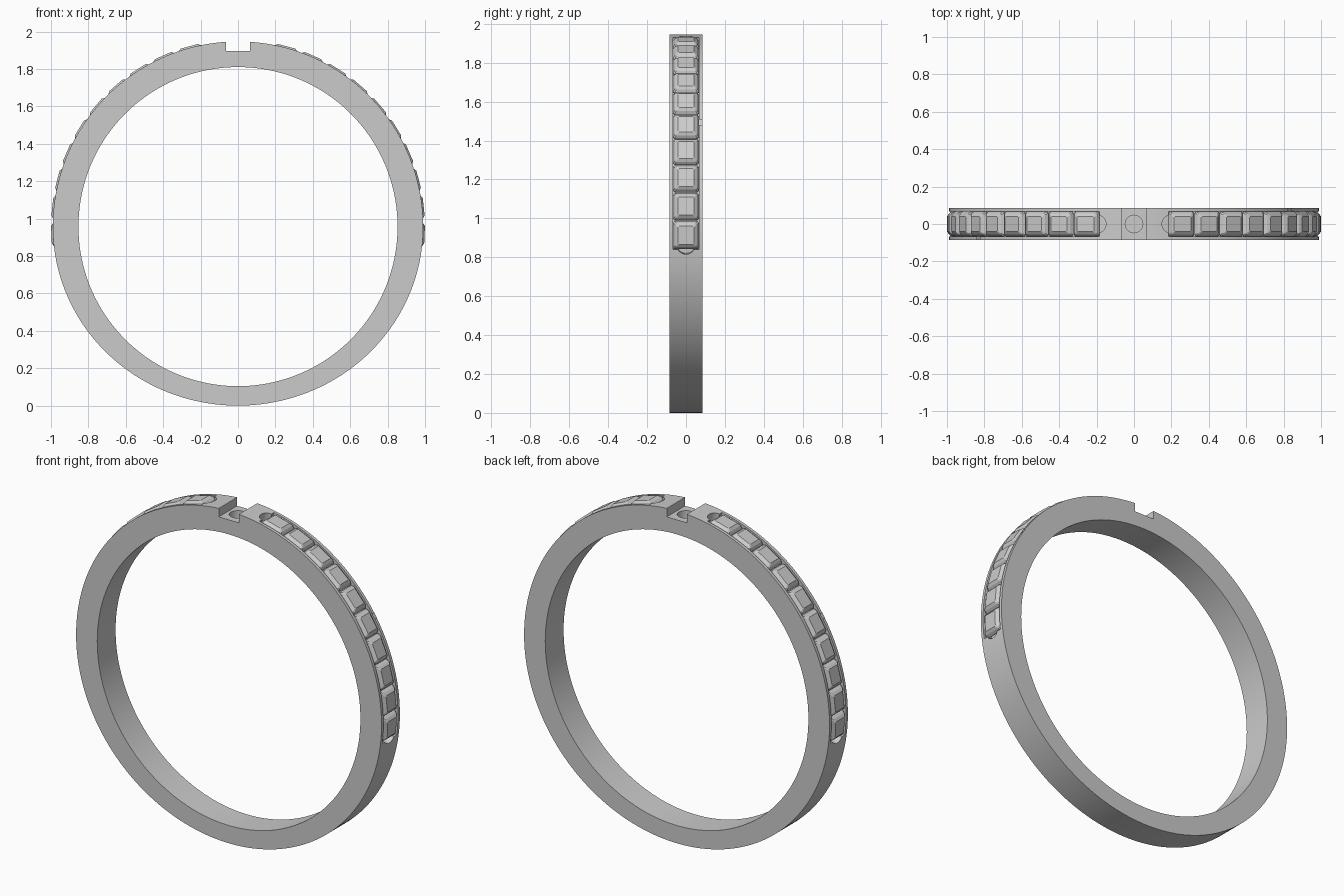
import bpy, bmesh
from math import sin, cos, radians, pi, tau
from mathutils import Matrix

if "Cube" in bpy.data.objects:
    bpy.data.objects.remove(bpy.data.objects["Cube"])

CZ, R_IN, R_OUT, HALF = 0.957, 0.853, 0.99, 0.085
A0, PITCH, COUNT = -6.8, 8.6, 10        # gem row: start angle, step, gems per side


def make_object(name, bm):
    bmesh.ops.recalc_face_normals(bm, faces=bm.faces)
    me = bpy.data.meshes.new(name)
    bm.to_mesh(me)
    bm.free()
    ob = bpy.data.objects.new(name, me)
    bpy.context.collection.objects.link(ob)
    return ob


def skin(bm, loops, closed):
    """Bridge equal-length vertex loops; cap the ends if not closed."""
    rings = [[bm.verts.new(p) for p in lp] for lp in loops]
    n = len(rings[0])
    for i in range(len(rings) if closed else len(rings) - 1):
        a, b = rings[i], rings[(i + 1) % len(rings)]
        for j in range(n):
            bm.faces.new((a[j], a[(j + 1) % n], b[(j + 1) % n], b[j]))
    if not closed:
        bm.faces.new(rings[0])
        bm.faces.new(rings[-1])


def section(a, r0, r1, w):
    """Rectangular cross-section of the band at angle a."""
    return [(r * cos(a), y, CZ + r * sin(a))
            for r, y in ((r0, -w), (r1, -w), (r1, w), (r0, w))]


def outer_radius(a):
    """Round above the middle, thinner towards the bottom."""
    return R_OUT if sin(a) >= 0 else R_OUT - 0.033 * sin(a) ** 2


def radial(deg, side=1):
    """Local z outward, local x along the band, local y across it."""
    a = deg if side > 0 else 180 - deg
    return Matrix.Translation((0, 0, CZ)) @ Matrix.Rotation(radians(90 - a), 4, 'Y')


def drill(name, matrix, r, z0, z1):
    bm = bmesh.new()
    bmesh.ops.create_cone(bm, cap_ends=True, segments=32, radius1=r, radius2=r, depth=z1 - z0,
                          matrix=matrix @ Matrix.Translation((0, 0, (z0 + z1) / 2)))
    return make_object(name, bm)


# Band
bm = bmesh.new()
N = 192
skin(bm, [section(tau * i / N, R_IN, outer_radius(tau * i / N), HALF) for i in range(N)], True)
band = make_object("band", bm)

# Top notch and blind hole
bm = bmesh.new()
bmesh.ops.create_cube(bm, size=1, matrix=Matrix.Translation((0, 0, 1.995)) @
                      Matrix.Diagonal((0.13, 0.4, 0.2, 1)))
cutters = [make_object("notch_cutter", bm),
           drill("hole_cutter", Matrix(), 0.047, 1.85, 2.0)]

# Gem channels with rounded ends
A1 = A0 + PITCH * COUNT
for side in (1, -1):
    bm = bmesh.new()
    loops = []
    for i in range(41):
        d = A0 + (A1 - A0) * i / 40
        loops.append(section(radians(d if side > 0 else 180 - d), 0.935, 1.05, 0.067))
    skin(bm, loops, False)
    cutters.append(make_object("channel_cutter", bm))
    for d in (A0 + 1.3, A1 - 0.6):
        cutters.append(drill("end_cutter", radial(d, side), 0.047, 0.94, 1.06))

bpy.context.view_layer.objects.active = band
band.select_set(True)
for c in cutters:
    c.hide_render = True
    m = band.modifiers.new("cut", 'BOOLEAN')
    m.object, m.operation, m.solver = c, 'DIFFERENCE', 'EXACT'
    bpy.ops.object.modifier_apply(modifier=m.name)
for c in cutters:
    bpy.data.objects.remove(c)
bpy.ops.object.shade_smooth_by_angle(angle=radians(25))

# Square-cut gems: (half length, half width, height) from pavilion to table
LAYERS = [(0.012, 0.012, 0.937), (0.071, 0.066, 0.966), (0.071, 0.066, 0.973),
          (0.062, 0.057, 0.987), (0.047, 0.041, 0.9985)]


def outline(hx, hy, z):
    c = 0.12 * hy
    pts = [(hx, hy - c), (hx - c, hy), (c - hx, hy), (-hx, hy - c),
           (-hx, c - hy), (c - hx, -hy), (hx - c, -hy), (hx, c - hy)]
    return [(x, y, z) for x, y in pts]


for side, label in ((1, "right"), (-1, "left")):
    bm = bmesh.new()
    for k in range(COUNT):
        mat = radial(A0 + PITCH * (k + 0.5), side)
        gem = bmesh.new()
        skin(gem, [outline(*l) for l in LAYERS], False)
        gem.transform(mat)
        tmp = bpy.data.meshes.new("gem_tmp")
        gem.to_mesh(tmp)
        gem.free()
        bm.from_mesh(tmp)
        bpy.data.meshes.remove(tmp)
    make_object("gem_row_" + label, bm)
